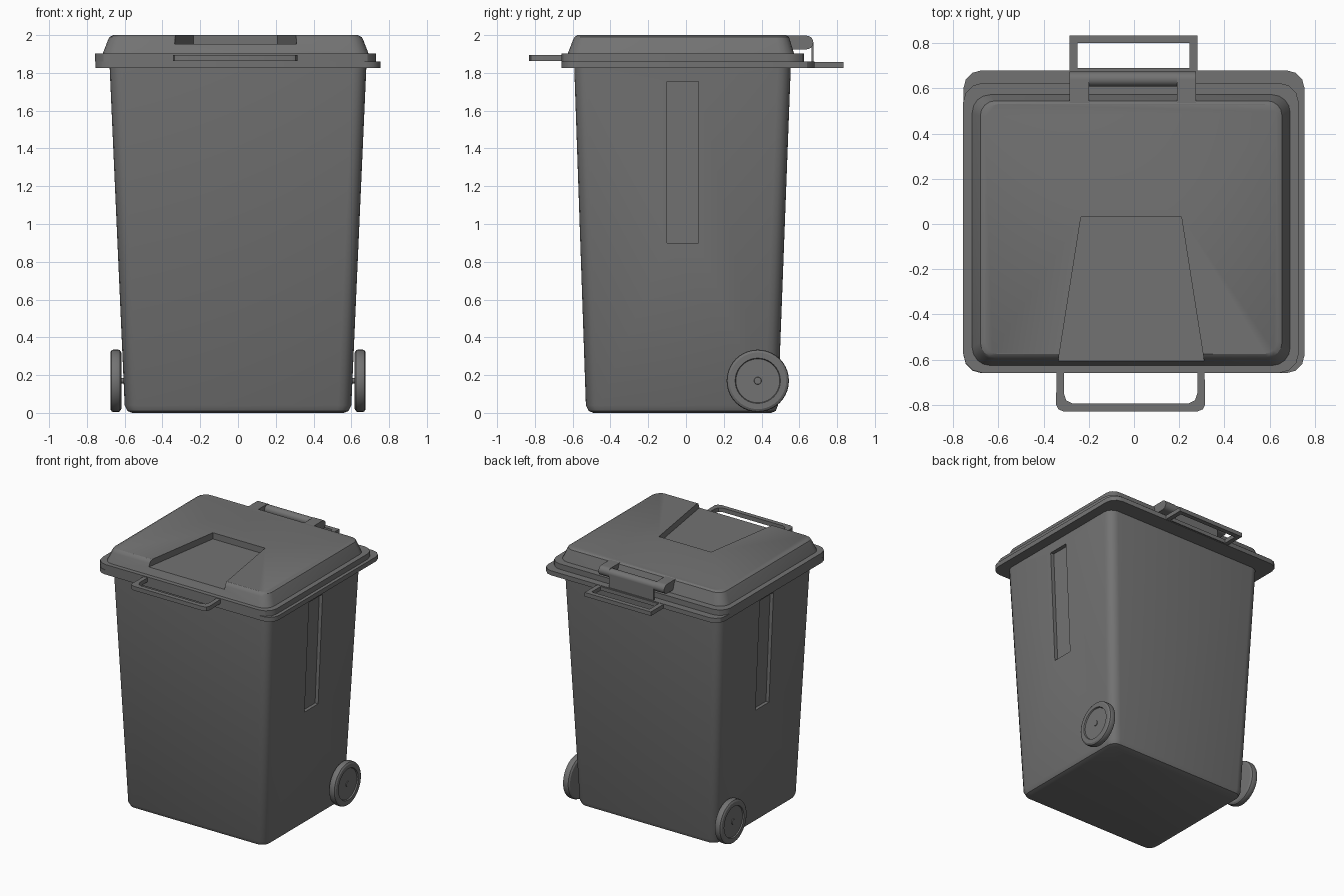
import bpy
import bmesh
from math import cos, sin, pi

cube = bpy.data.objects.get("Cube")
if cube:
    bpy.data.objects.remove(cube, do_unlink=True)

grey = bpy.data.materials.new("dark grey plastic")
colour = (0.17, 0.17, 0.17, 1)
grey.use_nodes = True
grey.diffuse_color = colour
bsdf = next(n for n in grey.node_tree.nodes if n.type == "BSDF_PRINCIPLED")
bsdf.inputs["Base Color"].default_value = colour
bsdf.inputs["Roughness"].default_value = 0.6


def smooth(obj, angle=30):
    bpy.ops.object.select_all(action="DESELECT")
    obj.select_set(True)
    bpy.context.view_layer.objects.active = obj
    bpy.ops.object.shade_smooth_by_angle(angle=angle * pi / 180)


def loft(name, rings):
    """Skin a closed solid through rings of equal point count."""
    bm = bmesh.new()
    loops = [[bm.verts.new(p) for p in ring] for ring in rings]
    n = len(loops[0])
    for a, b in zip(loops, loops[1:]):
        for i in range(n):
            j = (i + 1) % n
            bm.faces.new((a[i], a[j], b[j], b[i]))
    bm.faces.new(loops[0])
    bm.faces.new(loops[-1])
    bmesh.ops.recalc_face_normals(bm, faces=bm.faces)
    mesh = bpy.data.meshes.new(name)
    bm.to_mesh(mesh)
    bm.free()
    mesh.materials.append(grey)
    obj = bpy.data.objects.new(name, mesh)
    bpy.context.collection.objects.link(obj)
    smooth(obj)
    return obj


def rounded(x0, x1, y0, y1, z, r, steps=4):
    """Rounded rectangle at height z."""
    corners = [(x1 - r, y1 - r), (x0 + r, y1 - r), (x0 + r, y0 + r), (x1 - r, y0 + r)]
    return [(cx + r * cos((k + s / steps) * pi / 2),
             cy + r * sin((k + s / steps) * pi / 2), z)
            for k, (cx, cy) in enumerate(corners) for s in range(steps + 1)]


def prism(name, points, lo, hi, axis="z"):
    """Extrude a flat outline along an axis."""
    place = {"x": lambda u, v, w: (w, u, v),
             "y": lambda u, v, w: (u, w, v),
             "z": lambda u, v, w: (u, v, w)}[axis]
    return loft(name, [[place(u, v, w) for u, v in points] for w in (lo, hi)])


def lathe(name, profile, y, z, sides=40):
    """Turn (x, radius) pairs around a line parallel to x."""
    return loft(name, [[(x, y + r * cos(2 * pi * i / sides), z + r * sin(2 * pi * i / sides))
                        for i in range(sides)] for x, r in profile])


def carve(target, cutter):
    cutter.hide_render = True
    mod = target.modifiers.new("recess", "BOOLEAN")
    mod.operation = "DIFFERENCE"
    mod.solver = "EXACT"
    mod.object = cutter
    bpy.ops.object.select_all(action="DESELECT")
    target.select_set(True)
    bpy.context.view_layer.objects.active = target
    bpy.ops.object.modifier_apply(modifier=mod.name)
    bpy.data.objects.remove(cutter, do_unlink=True)
    smooth(target)


# Tapered body with a softened bottom edge
body = loft("bin_body", [
    rounded(-0.56, 0.56, -0.49, 0.45, 0.0, 0.05),
    rounded(-0.585, 0.585, -0.515, 0.475, 0.01, 0.06),
    rounded(-0.60, 0.60, -0.53, 0.487, 0.04, 0.07),
    rounded(-0.68, 0.68, -0.592, 0.555, 1.84, 0.07)])

# Tall recess in each side wall
for s in (-1, 1):
    outline = [(s * 0.612, 0.9), (s * 0.648, 1.755), (s * 0.8, 1.755), (s * 0.8, 0.9)]
    carve(body, prism("side_cutter", outline, -0.10, 0.065, "y"))

# Body rim and lid flange
loft("body_rim", [rounded(-0.755, 0.755, -0.66, 0.68, z, 0.08, 3) for z in (1.825, 1.86)])
loft("lid_flange", [rounded(-0.757, 0.73, -0.66, 0.625, z, 0.09, 3) for z in (1.86, 1.902)])

# Domed lid with a tapered recess open to the front
lid = loft("lid", [
    rounded(-0.717, 0.692, -0.627, 0.573, 1.90, 0.08),
    rounded(-0.688, 0.663, -0.598, 0.55, 1.975, 0.07),
    rounded(-0.680, 0.655, -0.590, 0.545, 1.99, 0.065),
    rounded(-0.660, 0.635, -0.575, 0.53, 2.0, 0.055)])
carve(lid, prism("lid_cutter", [(-0.235, 0.03), (0.21, 0.03), (0.325, -0.70), (-0.35, -0.70)],
                 1.952, 2.1))

# Front pull handle on the lid
prism("front_handle", [
    (-0.342, -0.62), (-0.345, -0.80), (-0.335, -0.82), (-0.31, -0.83),
    (0.28, -0.83), (0.305, -0.82), (0.315, -0.80), (0.312, -0.62),
    (0.28, -0.62), (0.28, -0.75), (0.27, -0.78), (0.24, -0.795),
    (-0.27, -0.795), (-0.30, -0.78), (-0.31, -0.75), (-0.31, -0.62)], 1.864, 1.896)

# Rear handle on the body rim
prism("rear_handle", [
    (-0.285, 0.66), (-0.285, 0.835), (0.28, 0.835), (0.28, 0.66),
    (0.245, 0.66), (0.245, 0.80), (-0.25, 0.80), (-0.25, 0.66)], 1.827, 1.858)
prism("rear_handle_bar", [(-0.26, 0.66), (0.26, 0.66), (0.26, 0.69), (-0.26, 0.69)],
      1.828, 1.857)

# Hinge: two lid arms with rounded ends, a barrel and its web
tip = [(0.638 + 0.036 * cos(a * pi / 16), 1.961 + 0.036 * sin(a * pi / 16))
       for a in range(-8, 9)]
for side, x in (("right", -0.285), ("left", 0.19)):
    prism(side + "_hinge_arm", tip + [(0.52, 1.997), (0.52, 1.925)], x, x + 0.085, "x")
lathe("hinge_barrel", [(-0.21, 0.033), (0.20, 0.033)], 0.641, 1.96, 24)
prism("hinge_web", [(0.664, 1.85), (0.674, 1.85), (0.674, 1.96), (0.664, 1.96)],
      -0.195, 0.185, "x")

# Wheels with recessed discs and raised hubs
wheel = [(0.617, 0.13), (0.618, 0.15), (0.626, 0.162), (0.634, 0.165), (0.66, 0.165),
         (0.669, 0.162), (0.676, 0.15), (0.676, 0.12), (0.667, 0.116),
         (0.667, 0.02), (0.672, 0.018)]
for side, s in (("right", -1), ("left", 1)):
    lathe(side + "_wheel", [(s * x, r) for x, r in wheel], 0.38, 0.17)
lathe("axle", [(-0.63, 0.014), (0.63, 0.014)], 0.38, 0.17, 16)
